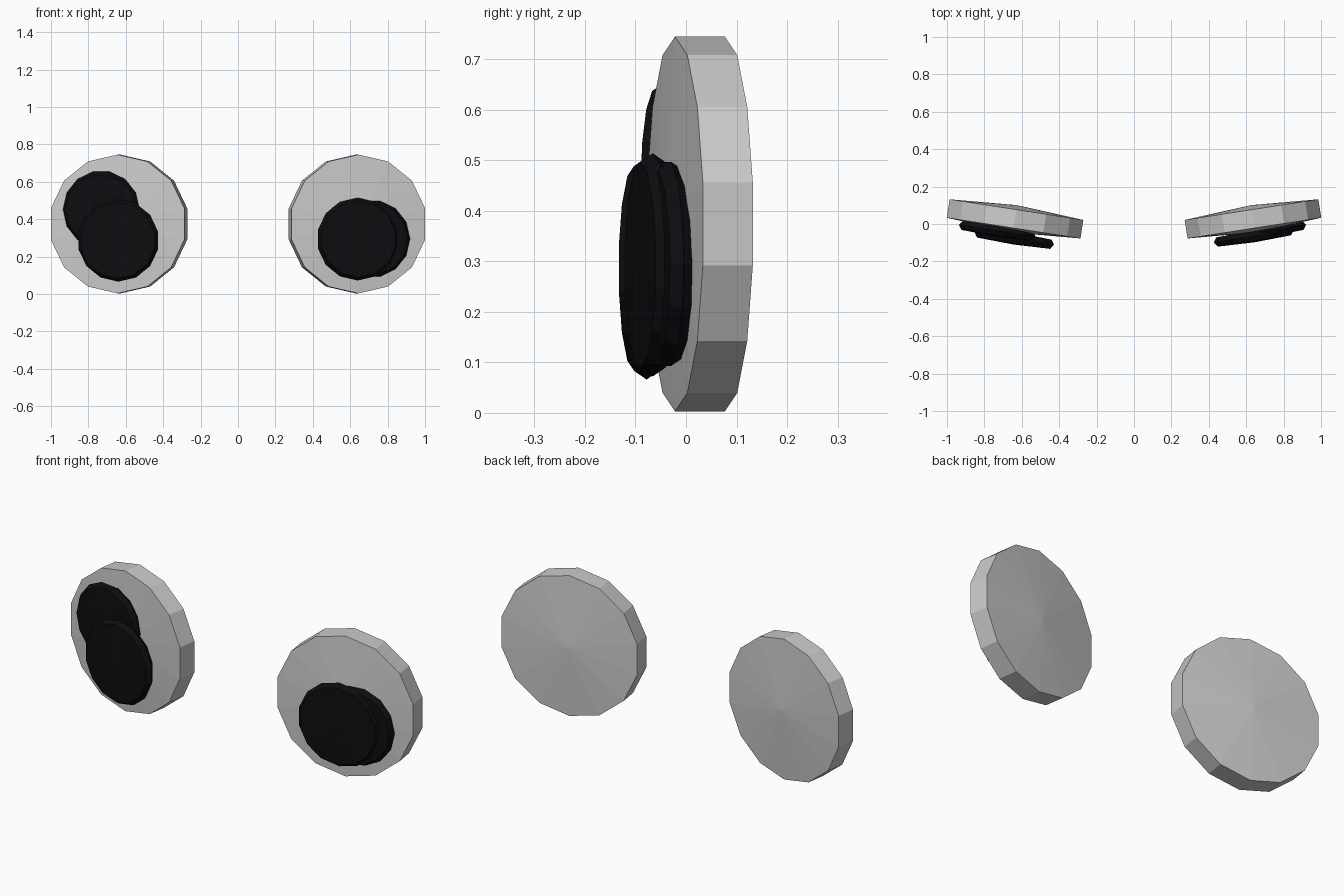
import bpy, bmesh
from math import sin, cos, pi, radians
from mathutils import Matrix

if "Cube" in bpy.data.objects:
    bpy.data.objects.remove(bpy.data.objects["Cube"])

SIDES = 14
TILT = radians(8.8)

black = bpy.data.materials.new("black")
black.diffuse_color = (0.004, 0.004, 0.005, 1)
black.use_nodes = True
black.node_tree.nodes["Principled BSDF"].inputs["Base Color"].default_value = black.diffuse_color


def disc(name, x, y, z, rings, apex, side, turn=0.0, mat=None):
    """Faceted disc facing -y: rings are (radius, depth), closed by shallow cones."""
    bm = bmesh.new()
    loops = []
    for r, d in rings:
        loops.append([bm.verts.new((r * sin(turn + 2 * pi * i / SIDES), d,
                                    r * cos(turn + 2 * pi * i / SIDES)))
                      for i in range(SIDES)])
    front = bm.verts.new((0, -apex, 0))
    back = bm.verts.new((0, apex, 0))
    for i in range(SIDES):
        j = (i + 1) % SIDES
        for a, b in zip(loops, loops[1:]):
            bm.faces.new((a[i], a[j], b[j], b[i]))
        bm.faces.new((front, loops[0][j], loops[0][i]))
        bm.faces.new((back, loops[-1][i], loops[-1][j]))
    bmesh.ops.recalc_face_normals(bm, faces=bm.faces)
    me = bpy.data.meshes.new(name)
    bm.to_mesh(me)
    bm.free()
    if mat:
        me.materials.append(mat)
    ob = bpy.data.objects.new(name, me)
    ob.matrix_world = Matrix.Translation((x, y, z)) @ Matrix.Rotation(side * TILT, 4, 'Z')
    bpy.context.collection.objects.link(ob)
    return ob


def pupil(name, x, y, z, r, side, turn=0.0):
    # thin disc with a bevelled rim
    rings = [(r - 0.017, -0.025), (r, 0), (r - 0.017, 0.025)]
    disc(name, x, y, z, rings, 0.032, side, turn, black)


# Grey eye discs, angled outwards
for side, label in ((-1, "left"), (1, "right")):
    disc(label + "_eye", side * 0.636, 0.0275, 0.374,
         [(0.371, -0.05), (0.371, 0.05)], 0.074, side)

# Overlapping black pupils
half = pi / SIDES
pupil("left_pupil_front", -0.64, -0.078, 0.286, 0.22, -1)
pupil("left_pupil_rear", -0.731, -0.036, 0.452, 0.207, -1, half)
pupil("right_pupil_front", 0.64, -0.066, 0.293, 0.221, 1)
pupil("right_pupil_rear", 0.715, -0.036, 0.295, 0.207, 1, half)
